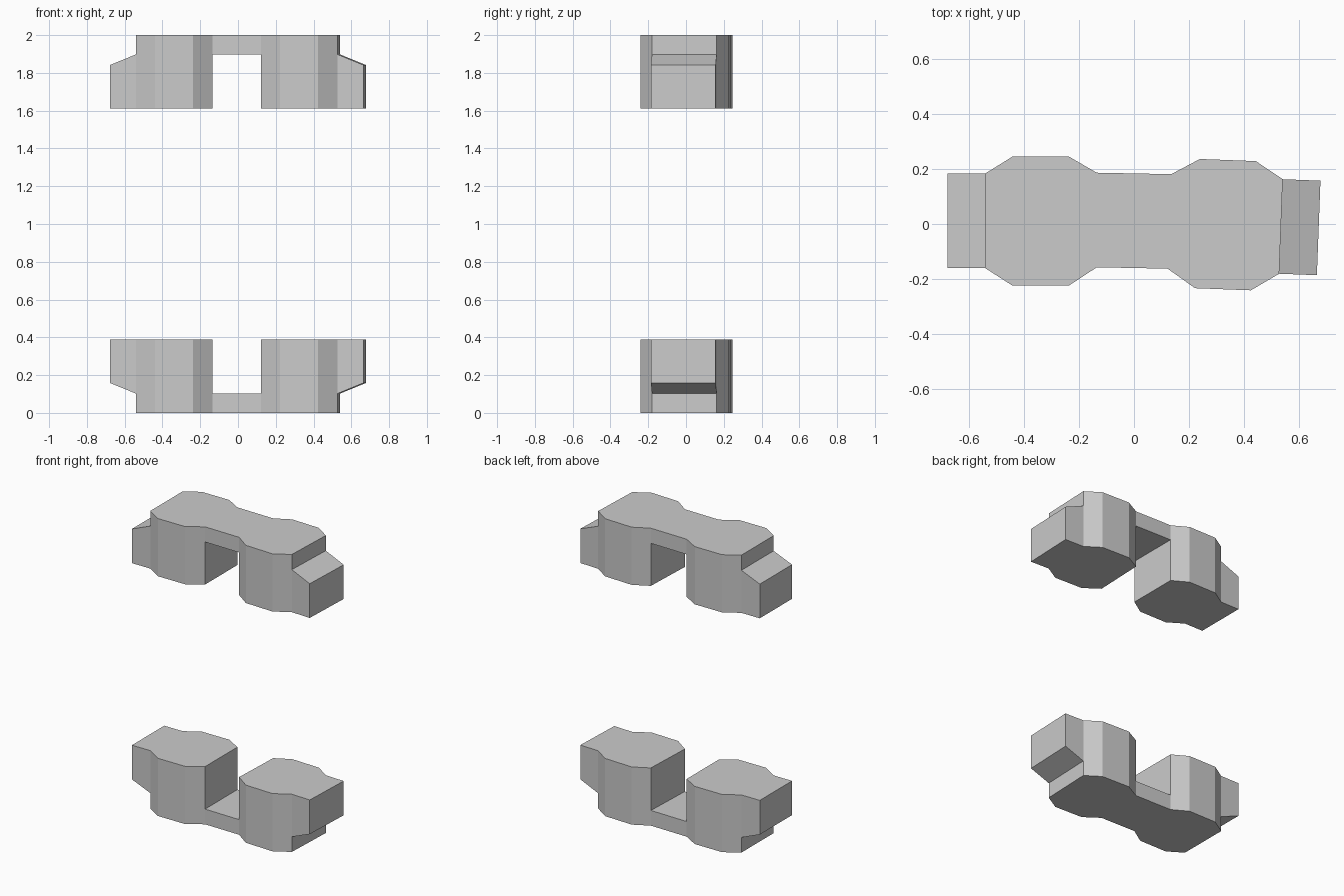
import bpy, bmesh
from mathutils import Matrix, Vector

if "Cube" in bpy.data.objects:
    bpy.data.objects.remove(bpy.data.objects["Cube"])

# Left-half cross-sections: x, front y, back y, bottom z, top z
LEFT = [
    (-0.677, -0.160, 0.183, 0.158, 0.388),   # outer tip
    (-0.540, -0.160, 0.183, 0.102, 0.388),   # tip meets lobe
    (-0.540, -0.160, 0.183, 0.0, 0.388),
    (-0.440, -0.224, 0.245, 0.0, 0.388),     # lobe widens
    (-0.237, -0.224, 0.245, 0.0, 0.388),
    (-0.135, -0.157, 0.186, 0.0, 0.388),     # lobe inner face
    (-0.135, -0.157, 0.186, 0.0, 0.102),     # thin bridge
]
SECTIONS = LEFT + [(-s[0],) + s[1:] for s in reversed(LEFT)]
# The right lobe sits slightly turned
TURN = Matrix.Translation((-0.007, 0, 0)) @ Matrix.Rotation(-0.038, 4, 'Z')


def make_block(name, flipped):
    bm = bmesh.new()
    rings = []
    for x, y0, y1, z0, z1 in SECTIONS:
        ring = []
        for y, z in ((y0, z0), (y1, z0), (y1, z1), (y0, z1)):
            p = Vector((x, y, z))
            if x > 0:
                p = TURN @ p
            if flipped:
                p.z = 2 - p.z
            ring.append(bm.verts.new(p))
        rings.append(ring)
    # Skin the sections and close both tips
    for a, b in zip(rings, rings[1:]):
        for i in range(4):
            j = (i + 1) % 4
            bm.faces.new((a[i], a[j], b[j], b[i]))
    bm.faces.new(rings[0][::-1])
    bm.faces.new(rings[-1])
    # Drop the empty faces at the steps
    bm.normal_update()
    empty = [f for f in bm.faces if f.calc_area() < 1e-6]
    bmesh.ops.delete(bm, geom=empty, context='FACES_ONLY')
    bmesh.ops.remove_doubles(bm, verts=bm.verts[:], dist=1e-5)
    # Merge flat neighbours
    bmesh.ops.dissolve_limit(bm, angle_limit=0.01, verts=bm.verts[:], edges=bm.edges[:])
    if flipped:
        bmesh.ops.reverse_faces(bm, faces=bm.faces[:])
    mesh = bpy.data.meshes.new(name)
    bm.to_mesh(mesh)
    bm.free()
    obj = bpy.data.objects.new(name, mesh)
    bpy.context.collection.objects.link(obj)


make_block("lower_block", False)
make_block("upper_block", True)
